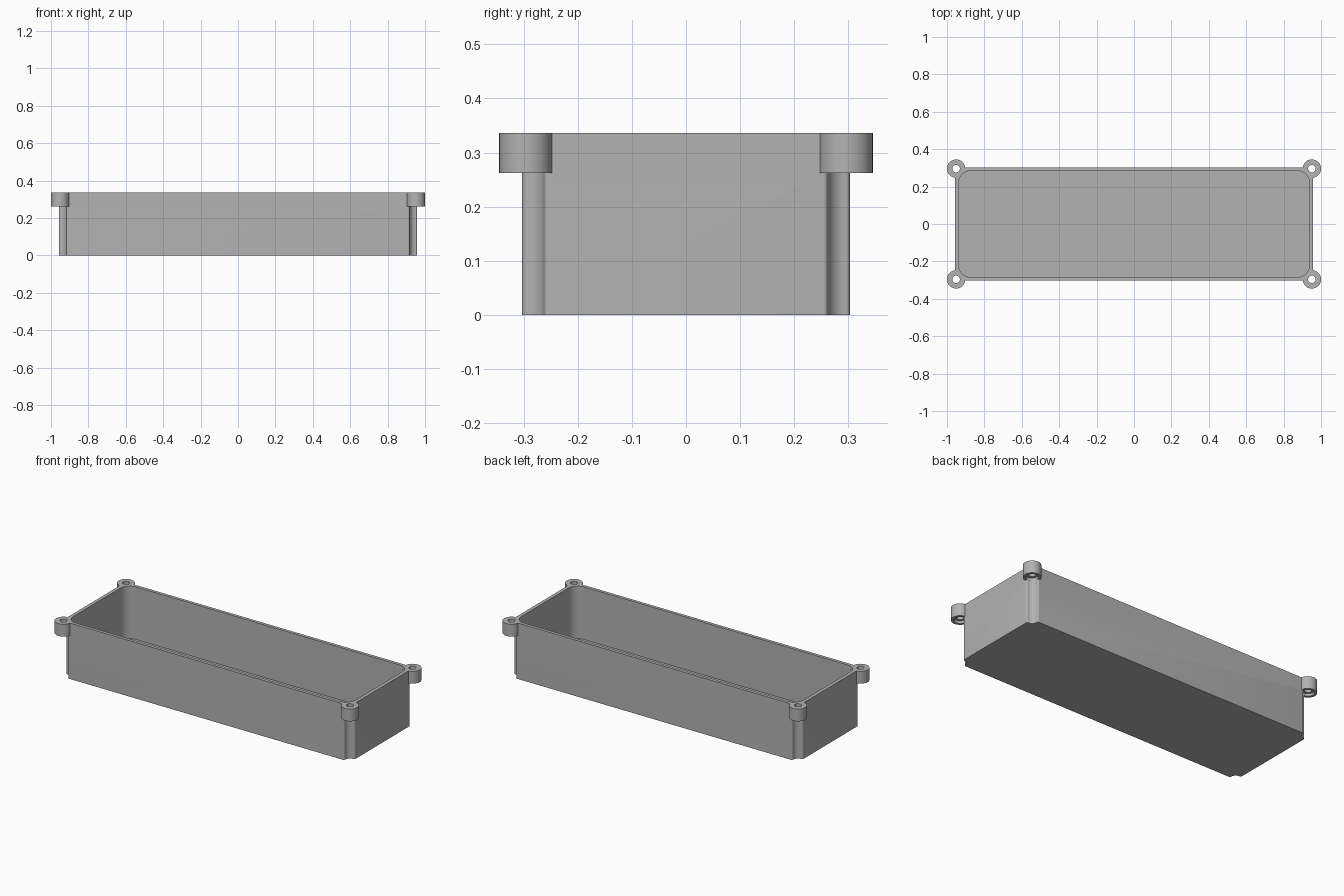
import bpy, bmesh
from math import radians, sin, cos, atan2, sqrt, pi

if "Cube" in bpy.data.objects:
    bpy.data.objects.remove(bpy.data.objects["Cube"], do_unlink=True)

HALF_X, HALF_Y, HEIGHT = 0.958, 0.303, 0.336   # outer walls
WALL, FLOOR = 0.021, 0.02
LUG_X, LUG_Y, LUG_R, LUG_Z = 0.951, 0.296, 0.049, 0.262
GROOVE_R, LIP_R = 0.034, 0.008

grey = bpy.data.materials.new("plain grey")
grey.use_nodes = True
colour = (0.45, 0.45, 0.45, 1)
grey.diffuse_color = colour
grey.node_tree.nodes["Principled BSDF"].inputs["Base Color"].default_value = colour


def arc(cx, cy, r, start, end, steps):
    angles = [start + (end - start) * i / steps for i in range(steps + 1)]
    return [(cx + r * cos(a), cy + r * sin(a)) for a in angles]


def four_corners(corner):
    """Mirror one corner's points into a closed outline."""
    outline = []
    for sx, sy in ((1, 1), (-1, 1), (-1, -1), (1, -1)):
        points = [(x * sx, y * sy) for x, y in corner]
        outline += points if sx * sy > 0 else points[::-1]
    return outline


def prism(name, outline, z0, z1):
    bm = bmesh.new()
    face = bm.faces.new([bm.verts.new((x, y, z0)) for x, y in outline])
    out = bmesh.ops.extrude_face_region(bm, geom=[face])
    top = [v for v in out["geom"] if isinstance(v, bmesh.types.BMVert)]
    bmesh.ops.translate(bm, verts=top, vec=(0, 0, z1 - z0))
    bmesh.ops.recalc_face_normals(bm, faces=bm.faces)
    mesh = bpy.data.meshes.new(name)
    bm.to_mesh(mesh)
    bm.free()
    mesh.materials.append(grey)
    obj = bpy.data.objects.new(name, mesh)
    bpy.context.collection.objects.link(obj)
    return obj


def combine(target, other, operation):
    mod = target.modifiers.new(operation.lower(), "BOOLEAN")
    mod.object, mod.operation, mod.solver = other, operation, "EXACT"
    bpy.context.view_layer.objects.active = target
    bpy.ops.object.modifier_apply(modifier=mod.name)
    bpy.data.objects.remove(other, do_unlink=True)


def disc(x, y, r):
    return arc(x, y, r, 0, 2 * pi, 48)[:-1]


# Box outline: each corner is a round groove with rounded lips
off = HALF_X - LIP_R - LUG_X
reach = sqrt((GROOVE_R + LIP_R) ** 2 - off ** 2)
tilt = atan2(reach, -off)
corner = arc(LUG_X + off, LUG_Y - reach, LIP_R, 0, tilt, 6)
corner += arc(LUG_X, LUG_Y, GROOVE_R, tilt - pi, -pi / 2 - tilt, 16)[1:-1]
corner += arc(LUG_X - reach, LUG_Y + off, LIP_R, pi / 2 - tilt, pi / 2, 6)
box = prism("open_box", four_corners(corner), 0, HEIGHT)

# Screw lugs at the rim
SPOTS = [(sx * LUG_X, sy * LUG_Y) for sx in (1, -1) for sy in (1, -1)]
for x, y in SPOTS:
    combine(box, prism("lug", disc(x, y, LUG_R), LUG_Z, HEIGHT), "UNION")

# Rounded cavity
ROUND = 0.062
inner = arc(HALF_X - WALL - ROUND, HALF_Y - WALL + 0.002 - ROUND, ROUND, 0, pi / 2, 12)
combine(box, prism("cavity", four_corners(inner), FLOOR, HEIGHT + 0.1), "DIFFERENCE")

# Screw holes with a shallow recess underneath
for x, y in SPOTS:
    combine(box, prism("hole", disc(x, y, 0.02), LUG_Z - 0.02, HEIGHT + 0.1), "DIFFERENCE")
    combine(box, prism("recess", disc(x, y, GROOVE_R - 0.0005), LUG_Z - 0.02, LUG_Z + 0.015), "DIFFERENCE")

bpy.ops.object.select_all(action="DESELECT")
box.select_set(True)
bpy.context.view_layer.objects.active = box
bpy.ops.object.shade_smooth_by_angle(angle=radians(30))
